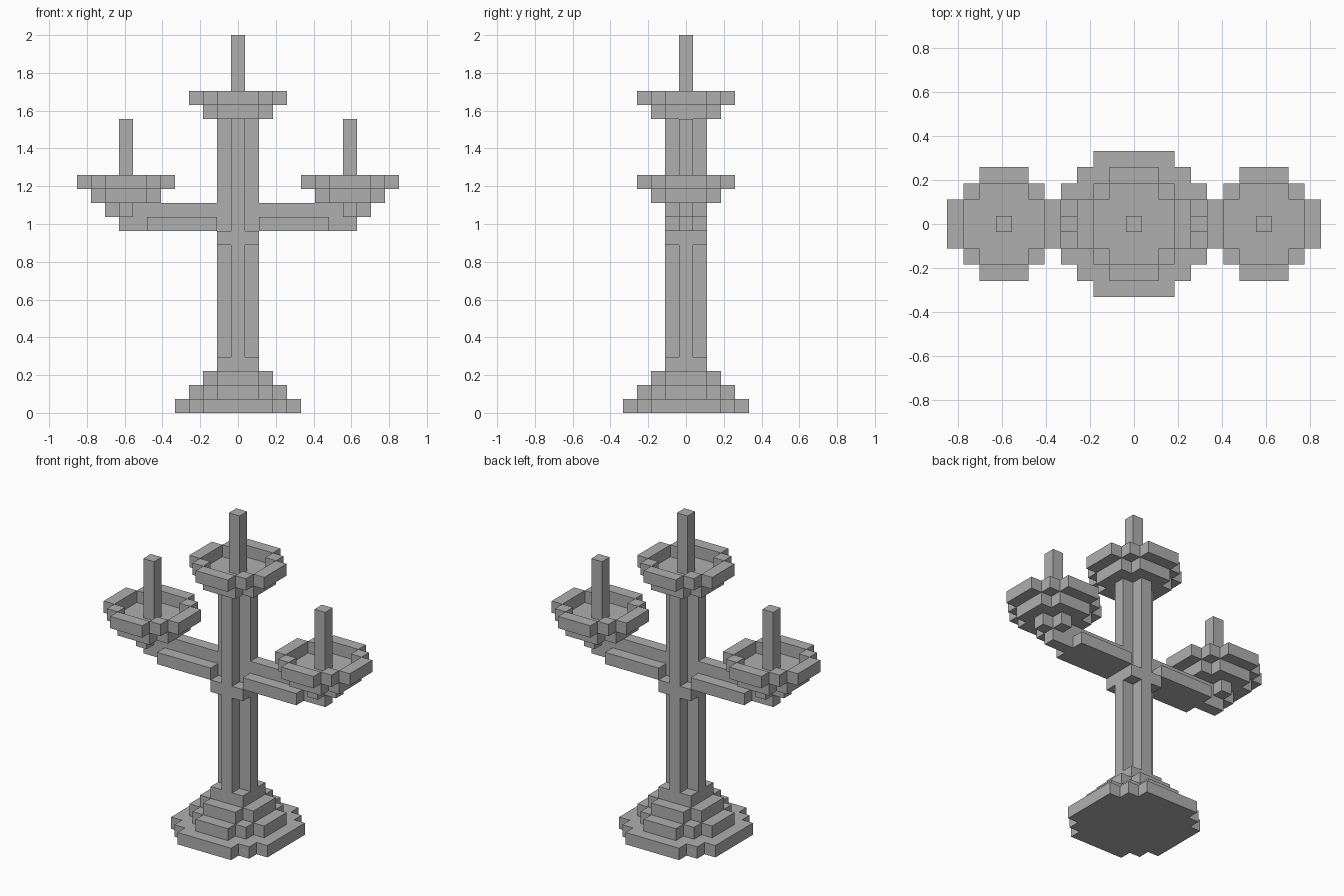
import bpy
import bmesh

if "Cube" in bpy.data.objects:
    bpy.data.objects.remove(bpy.data.objects["Cube"], do_unlink=True)

U = 2 / 27  # size of one block

grey = bpy.data.materials.new("plain_grey")
grey.use_nodes = True
grey.diffuse_color = (0.43, 0.43, 0.43, 1)
grey.node_tree.nodes["Principled BSDF"].inputs["Base Color"].default_value = grey.diffuse_color


def prism(bm, outline, z0, z1):
    """Extrude a flat outline, given in blocks, from z0 to z1."""
    face = bm.faces.new([bm.verts.new((x * U, y * U, z0 * U)) for x, y in outline])
    top = bmesh.ops.extrude_face_region(bm, geom=[face])["geom"]
    verts = [v for v in top if isinstance(v, bmesh.types.BMVert)]
    bmesh.ops.translate(bm, verts=verts, vec=(0, 0, (z1 - z0) * U))


def disc(bm, steps, z0, z1, cx=0):
    """Stepped round: steps are the half-widths from widest to narrowest."""
    quarter = []
    back = steps[::-1]
    for i, s in enumerate(steps):
        if i:
            quarter.append((s, back[i - 1]))
        quarter.append((s, back[i]))
    outline = []
    for _ in range(4):
        outline += quarter
        quarter = [(-y, x) for x, y in quarter]
    prism(bm, [(x + cx, y) for x, y in outline], z0, z1)


def box(bm, x0, x1, y0, y1, z0, z1):
    prism(bm, [(x0, y0), (x1, y0), (x1, y1), (x0, y1)], z0, z1)


def finish(bm, name):
    bmesh.ops.recalc_face_normals(bm, faces=bm.faces)
    mesh = bpy.data.meshes.new(name)
    bm.to_mesh(mesh)
    bm.free()
    mesh.materials.append(grey)
    bpy.context.collection.objects.link(bpy.data.objects.new(name, mesh))


def dish_and_candle(side, cx, z):
    # Dish floor with a rim of four bars and four corner blocks
    bm = bmesh.new()
    disc(bm, [2.5, 1.5], z, z + 1, cx)
    for s in (-1, 1):
        far, near = 3.5 * s, 2.5 * s
        box(bm, cx - 1.5, cx + 1.5, min(far, near), max(far, near), z + 1, z + 2)
        box(bm, cx + min(far, near), cx + max(far, near), -1.5, 1.5, z + 1, z + 2)
        for t in (-2, 2):
            box(bm, cx + 2 * s - .5, cx + 2 * s + .5, t - .5, t + .5, z + 1, z + 2)
    finish(bm, side + "_dish")
    # Candle
    bm = bmesh.new()
    disc(bm, [.5], z + 1, z + 6, cx)
    finish(bm, side + "_candle")


# Stepped base
bm = bmesh.new()
for level, steps in enumerate(([4.5, 3.5, 2.5], [3.5, 2.5, 1.5], [2.5, 1.5], [1.5])):
    disc(bm, steps, level, level + 1)
finish(bm, "base")

# Cross-shaped column with a square collar under the arms
bm = bmesh.new()
disc(bm, [1.5, .5], 4, 12)
disc(bm, [1.5], 12, 13)
disc(bm, [1.5, .5], 13, 21)
finish(bm, "column")

dish_and_candle("centre", 0, 21)

# Arms, each with a wide lower bar, a narrow ridge and a cross-shaped cup foot
for side, s in (("left", 1), ("right", -1)):
    bm = bmesh.new()
    for x0, x1, half, z in ((1.5, 6.5, 1.5, 13), (6.5, 8.5, .5, 13), (1.5, 6.5, .5, 14)):
        box(bm, min(x0 * s, x1 * s), max(x0 * s, x1 * s), -half, half, z, z + 1)
    # Inner link between the lower bar and the column core
    box(bm, min(.5 * s, 1.5 * s), max(.5 * s, 1.5 * s), -.5, .5, 13, 15)
    disc(bm, [1.5, .5], 14, 15, 8 * s)
    finish(bm, side + "_arm")
    dish_and_candle(side, 8 * s, 15)
